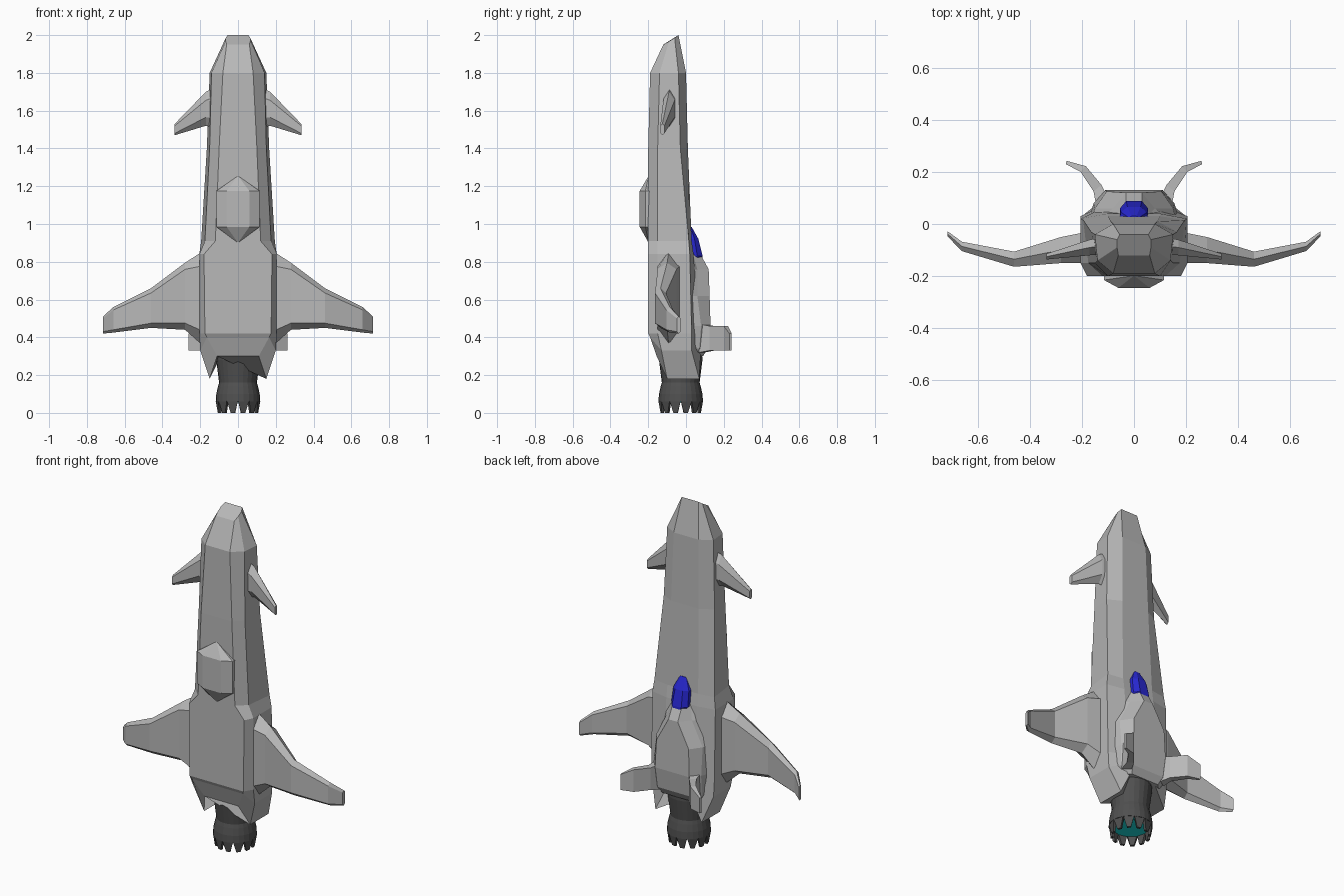
import bpy
import bmesh
import math

default_cube = bpy.data.objects.get("Cube")
if default_cube:
    bpy.data.objects.remove(default_cube, do_unlink=True)


def make_material(name, red, green, blue):
    material = bpy.data.materials.new(name)
    material.use_nodes = True
    color = (red, green, blue, 1.0)
    material.diffuse_color = color
    material.node_tree.nodes["Principled BSDF"].inputs["Base Color"].default_value = color
    return material


hull_grey = make_material("hull grey", .48, .48, .48)
engine_grey = make_material("engine dark grey", .08, .08, .08)
canopy_blue = make_material("canopy blue", .02, .02, .62)
glow_cyan = make_material("engine glow cyan", .01, .7, .7)


def finish(name, mesh_builder, material):
    """Turn a bmesh into a flat shaded object."""
    bmesh.ops.remove_doubles(mesh_builder, verts=mesh_builder.verts, dist=1e-5)
    bmesh.ops.recalc_face_normals(mesh_builder, faces=mesh_builder.faces)
    mesh = bpy.data.meshes.new(name)
    mesh_builder.to_mesh(mesh)
    mesh_builder.free()
    mesh.materials.append(material)
    part = bpy.data.objects.new(name, mesh)
    bpy.context.scene.collection.objects.link(part)
    return part


def loft(name, rings, material, cap_start=True, cap_end=True):
    """Skin a series of closed rings that share a point count."""
    builder = bmesh.new()
    loops = [[builder.verts.new(point) for point in ring] for ring in rings]
    count = len(loops[0])
    for lower, upper in zip(loops, loops[1:]):
        for i in range(count):
            j = (i + 1) % count
            builder.faces.new((lower[i], lower[j], upper[j], upper[i]))
    if cap_start:
        builder.faces.new(loops[0])
    if cap_end:
        builder.faces.new(loops[-1])
    return finish(name, builder, material)


def mirrored_ring(half):
    """Complete a right-left symmetric ring from its +x half."""
    return list(half) + [(-x, y, z) for x, y, z in reversed(half)]


def level(z, *points):
    return mirrored_ring([(x, y, z) for x, y in points])


def fin_ring(x, y, thickness, top, bottom, bevel):
    """Six-sided fin section with bevelled leading and trailing edges."""
    return [(x, y, top), (x, y - thickness, top - bevel),
            (x, y - thickness, bottom + bevel), (x, y, bottom),
            (x, y + thickness, bottom + bevel), (x, y + thickness, top - bevel)]


def pair(name, rings, material):
    """Build a left part and its mirrored right twin."""
    loft("left_" + name, rings, material)
    loft("right_" + name, [[(-x, y, z) for x, y, z in ring] for ring in rings], material)


# Main hull, from the slanted tail to the slanted nose
loft("hull", [
    mirrored_ring([(.11, -.155, .3), (.15, -.1, .18), (.15, .07, .18), (.09, .07, .3)]),
    mirrored_ring([(.165, -.19, .4), (.2, -.13, .33), (.2, .03, .33), (.1, .08, .36)]),
    level(.42, (.175, -.2), (.205, -.15), (.205, .03), (.1, .07)),
    level(.84, (.18, -.2), (.205, -.15), (.205, .02), (.1, .04)),
    level(.91, (.12, -.2), (.175, -.15), (.195, .015), (.1, .03)),
    level(1.4, (.1, -.2), (.15, -.15), (.165, -.03), (.09, .01)),
    level(1.8, (.08, -.19), (.14, -.14), (.15, -.04), (.08, 0)),
    mirrored_ring([(.06, -.12, 1.95), (.065, -.09, 1.967), (.065, -.06, 1.985), (.055, -.04, 2)]),
], hull_grey)

# Faceted fairing along the back
loft("dorsal_fairing", [
    level(.3, (.13, .03), (.13, .05), (.09, .09)),
    level(.34, (.16, .03), (.15, .07), (.105, .115)),
    level(.46, (.17, .03), (.155, .08), (.11, .13)),
    level(.62, (.16, .02), (.15, .06), (.105, .125)),
    level(.76, (.13, .02), (.08, .06), (.03, .12)),
    level(.83, (.1, .02), (.06, .04), (.03, .082)),
    level(.92, (.07, .01), (.04, .02), (.02, .03)),
], hull_grey)

# Canopy
loft("canopy", [
    level(.79, (.035, .03), (.02, .07), (.01, .09)),
    level(.83, (.055, .02), (.054, .06), (.03, .088)),
    level(.92, (.055, .02), (.05, .045), (.025, .066)),
    level(.985, (.02, .02), (.02, .025), (.01, .03)),
], canopy_blue)

# Belly pod with pointed ends
pod = bmesh.new()
outline = []
for z in (1.175, .985):
    outline.append([pod.verts.new((x, y, z)) for x, y in
                    ((-.115, -.19), (-.115, -.215), (-.06, -.245),
                     (.06, -.245), (.115, -.215), (.115, -.19))])
for i in range(5):
    pod.faces.new((outline[0][i], outline[0][i + 1], outline[1][i + 1], outline[1][i]))
for loop, z in zip(outline, (1.255, .9)):
    tip = pod.verts.new((0, -.198, z))
    for i in range(5):
        pod.faces.new((loop[i], loop[i + 1], tip))
finish("belly_pod", pod, hull_grey)

# Swept main wings with raised tips
pair("wing", [
    fin_ring(.18, -.09, .06, .86, .35, .08),
    fin_ring(.28, -.1, .05, .795, .44, .035),
    fin_ring(.46, -.135, .029, .66, .45, .025),
    fin_ring(.66, -.086, .018, .56, .425, .015),
    fin_ring(.715, -.038, .01, .51, .42, .01),
], hull_grey)

# Small foreplanes near the nose
pair("foreplane", [
    fin_ring(.13, -.085, .032, 1.72, 1.51, .05),
    fin_ring(.17, -.09, .03, 1.7, 1.52, .045),
    fin_ring(.335, -.125, .011, 1.53, 1.47, .01),
], hull_grey)

# Bent tail fins, each section a slim slab across the bend
tail_rings = []
for inner, outer, top, bottom in (
        ((.1, .1), (.145, .07), .47, .32),
        ((.125, .15), (.155, .125), .46, .33),
        ((.185, .222), (.205, .2), .46, .33),
        ((.258, .242), (.262, .23), .42, .33)):
    tail_rings.append([(*inner, top), (*outer, top), (*outer, bottom), (*inner, bottom)])
pair("tail_fin", tail_rings, hull_grey)

# Engine nozzle: outer bell, inner wall
SIDES = 24
AXIS_Y = -.028


def circle(radius, z, sides=SIDES):
    return [(radius * math.cos(math.tau * i / sides),
             AXIS_Y + radius * math.sin(math.tau * i / sides), z) for i in range(sides)]


profile = ((.112, .34), (.115, .28), (.1, .16), (.106, .14), (.115, .1),
           (.118, .06), (.102, .06), (.095, .1))
loft("engine_nozzle", [circle(r, z) for r, z in profile], engine_grey, cap_end=False)

# Ring of tapered nozzle teeth
teeth = bmesh.new()
TEETH = 12
for k in range(TEETH):
    center = math.tau * (k + .5) / TEETH
    slab = []
    for z, spread, radii in ((.062, .49, (.118, .1)), (0, .2, (.108, .094))):
        half = spread * math.tau / TEETH
        corners = [(radii[0], -half), (radii[0], half), (radii[1], half), (radii[1], -half)]
        slab.append([teeth.verts.new((r * math.cos(center + a),
                                      AXIS_Y + r * math.sin(center + a), z))
                     for r, a in corners])
    for i in range(4):
        j = (i + 1) % 4
        teeth.faces.new((slab[0][i], slab[0][j], slab[1][j], slab[1][i]))
    teeth.faces.new(slab[0])
    teeth.faces.new(slab[1])
finish("nozzle_teeth", teeth, engine_grey)

# Glowing exhaust disc
loft("engine_glow", [circle(.1, .055), circle(.1, .062)], glow_cyan)
